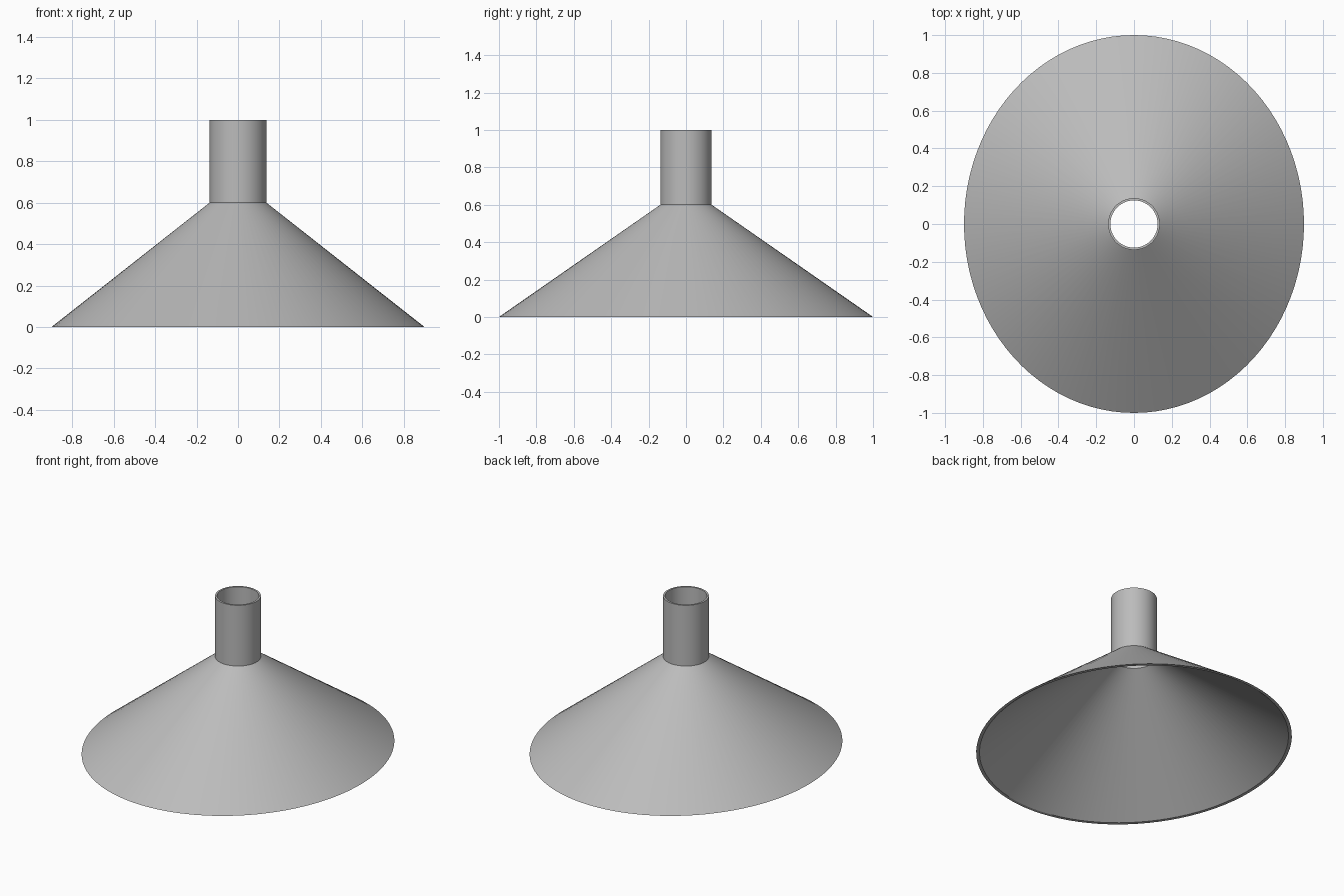
import bpy
import math

cube = bpy.data.objects.get("Cube")
if cube:
    bpy.data.objects.remove(cube, do_unlink=True)

SEGMENTS = 96

grey = bpy.data.materials.new("light_grey")
grey.use_nodes = True
colour = (0.5, 0.5, 0.5, 1)
grey.diffuse_color = colour
grey.node_tree.nodes["Principled BSDF"].inputs["Base Color"].default_value = colour

# Closed wall profile: (x radius, y radius, z), outside going up, inside going down
profile = [
    (0.90, 1.00, 0.0),       # outer rim of the flared skirt
    (0.137, 0.137, 0.60),    # skirt meets neck
    (0.137, 0.137, 1.0),     # top of neck
    (0.125, 0.125, 1.0),     # neck bore
    (0.125, 0.125, 0.594),   # bore opens into skirt
    (0.88, 0.98, 0.0),       # inner rim
]

# Loft the profile around z; the skirt changes from oval to round
verts, faces = [], []
rows = len(profile)
for i in range(SEGMENTS):
    a = math.tau * i / SEGMENTS
    verts += [(rx * math.cos(a), ry * math.sin(a), z) for rx, ry, z in profile]
    n = (i + 1) % SEGMENTS
    for j in range(rows):
        k = (j + 1) % rows
        faces.append((i * rows + j, n * rows + j, n * rows + k, i * rows + k))

mesh = bpy.data.meshes.new("funnel")
mesh.from_pydata(verts, [], faces)
mesh.materials.append(grey)
funnel = bpy.data.objects.new("funnel", mesh)
bpy.context.collection.objects.link(funnel)

# Smooth around the walls, sharp at the rims and the neck joint
bpy.ops.object.select_all(action="DESELECT")
funnel.select_set(True)
bpy.context.view_layer.objects.active = funnel
bpy.ops.object.shade_smooth_by_angle(angle=math.radians(30))
